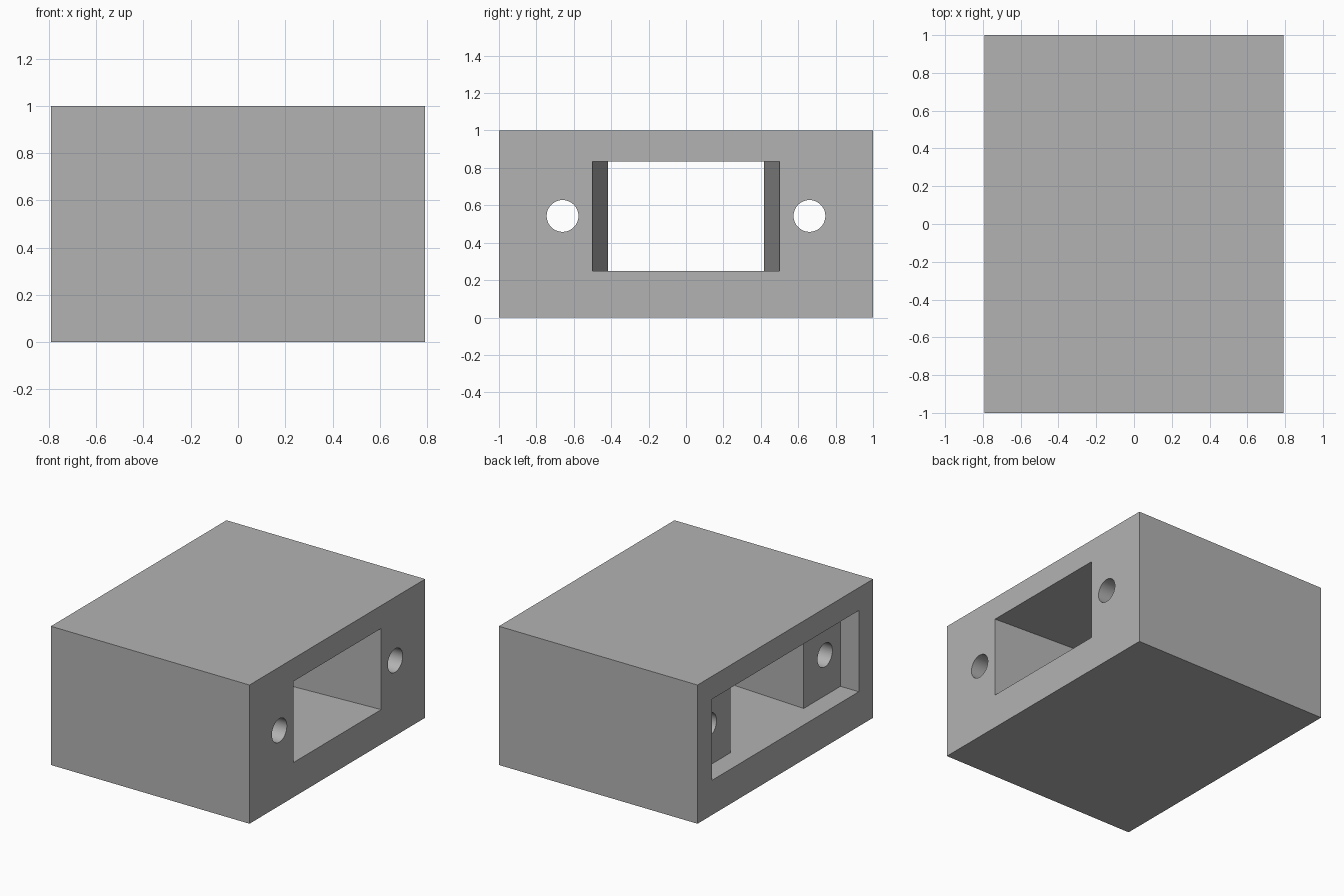
import bpy
import bmesh
import math
from mathutils import Matrix, Vector

HALF_X, HALF_Y, HEIGHT = 0.792, 1.0, 1.0
SLOT_LOW, SLOT_HIGH = 0.25, 0.835
STEP_X = -0.646          # inner end of the wide pocket
OUT = 0.2                # how far cutters overshoot the block

cube = bpy.data.objects.get("Cube")
if cube:
    bpy.data.objects.remove(cube, do_unlink=True)

grey = bpy.data.materials.new("plain grey")
grey.use_nodes = True
grey.diffuse_color = (0.45, 0.45, 0.45, 1)
grey.node_tree.nodes["Principled BSDF"].inputs["Base Color"].default_value = grey.diffuse_color


def make_object(name, bm):
    bmesh.ops.recalc_face_normals(bm, faces=bm.faces)
    mesh = bpy.data.meshes.new(name)
    bm.to_mesh(mesh)
    bm.free()
    mesh.materials.append(grey)
    obj = bpy.data.objects.new(name, mesh)
    bpy.context.collection.objects.link(obj)
    return obj


def extrude_profile(name, points, low, high):
    """Prism with the given outline in plan."""
    bm = bmesh.new()
    face = bm.faces.new([bm.verts.new((x, y, low)) for x, y in points])
    moved = bmesh.ops.extrude_face_region(bm, geom=[face])["geom"]
    bmesh.ops.translate(bm, vec=Vector((0, 0, high - low)),
                        verts=[v for v in moved if isinstance(v, bmesh.types.BMVert)])
    return make_object(name, bm)


def hole_cutter(name, y):
    """Round bar along x."""
    bm = bmesh.new()
    start, end = STEP_X - 0.07, HALF_X + OUT
    place = Matrix.Translation(((start + end) / 2, y, 0.543)) @ Matrix.Rotation(math.pi / 2, 4, 'Y')
    bmesh.ops.create_cone(bm, cap_ends=True, segments=48, radius1=0.085, radius2=0.085,
                          depth=end - start, matrix=place)
    return make_object(name, bm)


# Solid block
corners = [(-HALF_X, -HALF_Y), (HALF_X, -HALF_Y), (HALF_X, HALF_Y), (-HALF_X, HALF_Y)]
housing = extrude_profile("housing_block", corners, 0, HEIGHT)

# Wide pocket on one side, leading into a channel that flares to the other side
half = [(-HALF_X - OUT, 0.837), (STEP_X, 0.837), (STEP_X, 0.418),
        (HALF_X, 0.5), (HALF_X + OUT, 0.5)]
outline = half + [(x, -y) for x, y in reversed(half)]
cutters = [extrude_profile("slot_cutter", outline, SLOT_LOW, SLOT_HIGH)]

# Screw holes either side of the channel
cutters += [hole_cutter("screw_hole_cutter", y) for y in (-0.66, 0.66)]

bpy.context.view_layer.objects.active = housing
for cutter in cutters:
    cutter.hide_render = True
    cut = housing.modifiers.new("cut", 'BOOLEAN')
    cut.operation = 'DIFFERENCE'
    cut.solver = 'EXACT'
    cut.object = cutter
    bpy.ops.object.modifier_apply(modifier=cut.name)
    bpy.data.objects.remove(cutter, do_unlink=True)

# Round the look of the holes while keeping the block edges crisp
bpy.ops.object.select_all(action='DESELECT')
housing.select_set(True)
bpy.ops.object.shade_smooth_by_angle(angle=math.radians(30))
